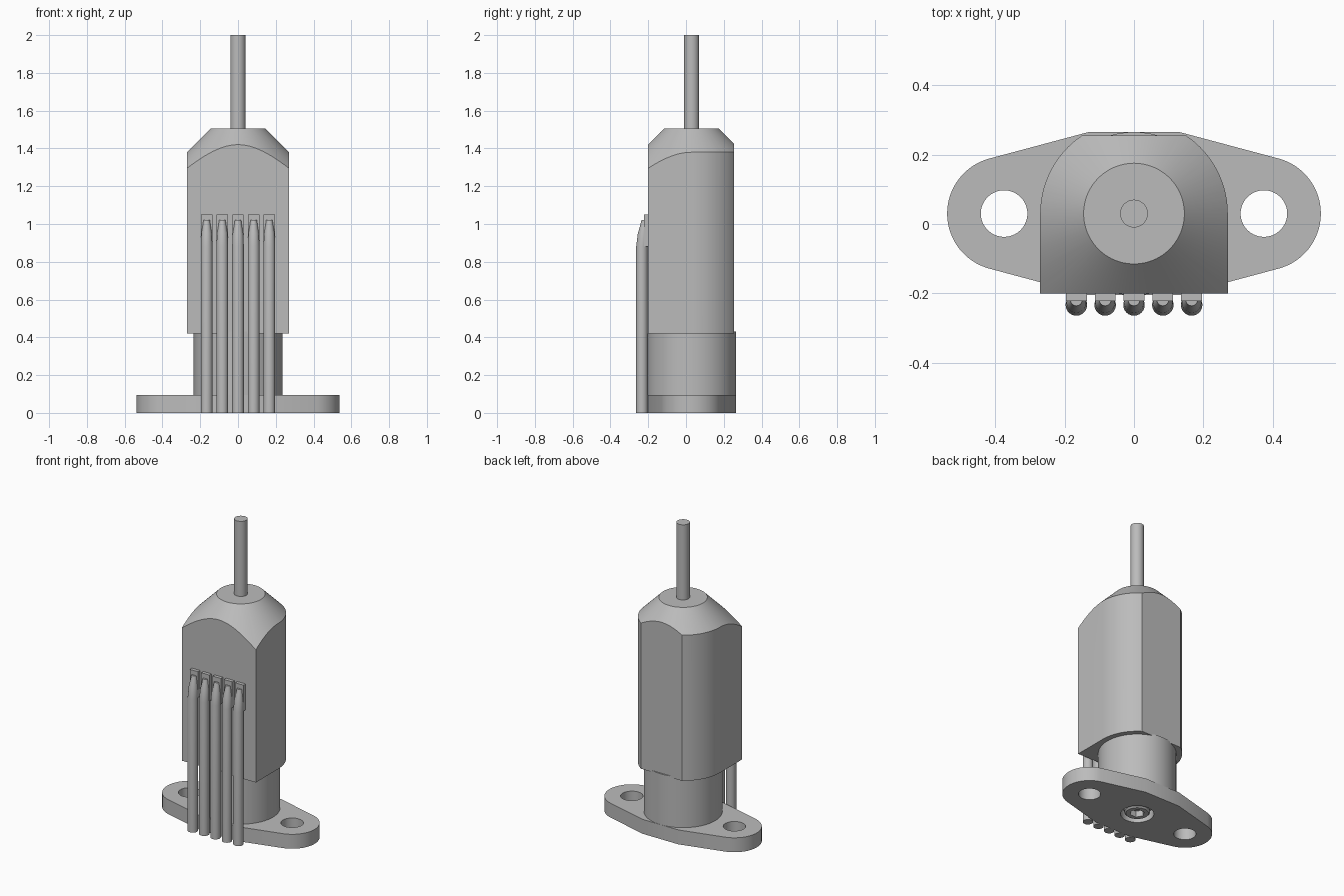
import bpy, bmesh
from math import sin, cos, pi, radians, sqrt, asin

cube = bpy.data.objects.get("Cube")
if cube:
    bpy.data.objects.remove(cube, do_unlink=True)

AXIS_Y = 0.03          # main axis of the turned parts

grey = bpy.data.materials.new("light grey")
grey.use_nodes = True
GREY = (0.5, 0.5, 0.5, 1)
grey.diffuse_color = GREY
grey.node_tree.nodes["Principled BSDF"].inputs["Base Color"].default_value = GREY


def make(name, bm):
    bmesh.ops.recalc_face_normals(bm, faces=bm.faces)
    mesh = bpy.data.meshes.new(name)
    bm.to_mesh(mesh)
    bm.free()
    obj = bpy.data.objects.new(name, mesh)
    bpy.context.collection.objects.link(obj)
    mesh.materials.append(grey)
    return obj


def prism(name, outline, z0, z1):
    bm = bmesh.new()
    face = bm.faces.new([bm.verts.new((x, y, z0)) for x, y in outline])
    top = bmesh.ops.extrude_face_region(bm, geom=[face])["geom"]
    bmesh.ops.translate(bm, vec=(0, 0, z1 - z0),
                        verts=[v for v in top if isinstance(v, bmesh.types.BMVert)])
    return make(name, bm)


def lathe(name, profile, x=0, y=AXIS_Y, sides=64):
    """Solid of revolution from (radius, height) points, bottom to top."""
    bm = bmesh.new()
    rings = [[bm.verts.new((x + r * cos(2 * pi * i / sides),
                            y + r * sin(2 * pi * i / sides), z))
              for i in range(sides)] for r, z in profile]
    for a, b in zip(rings, rings[1:]):
        for i in range(sides):
            j = (i + 1) % sides
            bm.faces.new((a[i], a[j], b[j], b[i]))
    bm.faces.new(rings[0])
    bm.faces.new(rings[-1])
    return make(name, bm)


def combine(obj, cutter, operation):
    mod = obj.modifiers.new("cut", "BOOLEAN")
    mod.operation, mod.object, mod.solver = operation, cutter, "EXACT"
    bpy.context.view_layer.objects.active = obj
    bpy.ops.object.modifier_apply(modifier=mod.name)
    bpy.data.objects.remove(cutter, do_unlink=True)


def arc(cx, cy, r, a0, a1, n):
    return [(cx + r * cos(a0 + (a1 - a0) * i / n),
             cy + r * sin(a0 + (a1 - a0) * i / n)) for i in range(n + 1)]


# Mounting flange: two round ears joined by tapering edges
tilt = radians(15)
right_half = [(0.13, -0.205)]
right_half += arc(0.374, AXIS_Y, 0.164, -pi / 2 + tilt, pi / 2 - tilt, 32)
right_half += [(0.13, 0.265)]
flange = prism("mounting_flange",
               right_half + [(-x, y) for x, y in reversed(right_half)], 0, 0.095)
for side in (-1, 1):
    combine(flange, lathe("hole_cutter", [(0.067, -0.1), (0.067, 0.2)], 0.374 * side),
            "DIFFERENCE")
combine(flange, lathe("bore_cutter", [(0.1, -0.1), (0.1, 0.06)]), "DIFFERENCE")

# Collar between flange and body
collar = lathe("collar", [(0.235, 0.095), (0.235, 0.43)])

# Socket screw in the underside
screw = lathe("socket_screw", [(0.068, 0.005), (0.078, 0.015), (0.078, 0.07)])
combine(screw, lathe("hex_cutter", [(0.045, -0.1), (0.045, 0.045)], sides=6), "DIFFERENCE")

# Body: flat front and sides, rounded back with a flat, conical top
R, BACK = 0.27, 0.255
end = asin((BACK - AXIS_Y) / R)
right_half = [(R, -0.2)] + arc(0, AXIS_Y, R, 0, end, 20)
body = prism("body", right_half + [(-x, y) for x, y in reversed(right_half)], 0.42, 1.6)
combine(body, lathe("cone_cutter", [(0.445, 0.3), (0.445, 1.205), (0.145, 1.505)], sides=96),
        "INTERSECT")

# Probe pin
pin = lathe("probe_pin", [(0.04, 1.45), (0.04, 2.0)], sides=48)

parts = [flange, collar, screw, body, pin]

# Row of wires with tapered tips, each on a contact pad
for n in range(5):
    x = (n - 2) * 0.083
    wire = lathe(f"wire_{n + 1}", [(0.031, 0), (0.031, 0.88), (0.028, 0.95), (0.021, 0.99),
                                   (0.017, 1.02)], x, -0.233, 24)
    # lean the tip back towards the body
    for v in wire.data.vertices:
        v.co.y += max(0, v.co.z - 0.9) * 0.12
    pad = prism(f"contact_pad_{n + 1}", [(x - 0.03, -0.222), (x + 0.03, -0.222),
                                         (x + 0.03, -0.195), (x - 0.03, -0.195)], 0.88, 1.05)
    parts += [wire, pad]

bpy.ops.object.select_all(action="DESELECT")
for obj in parts:
    obj.select_set(True)
bpy.context.view_layer.objects.active = body
bpy.ops.object.shade_smooth_by_angle(angle=radians(25))
